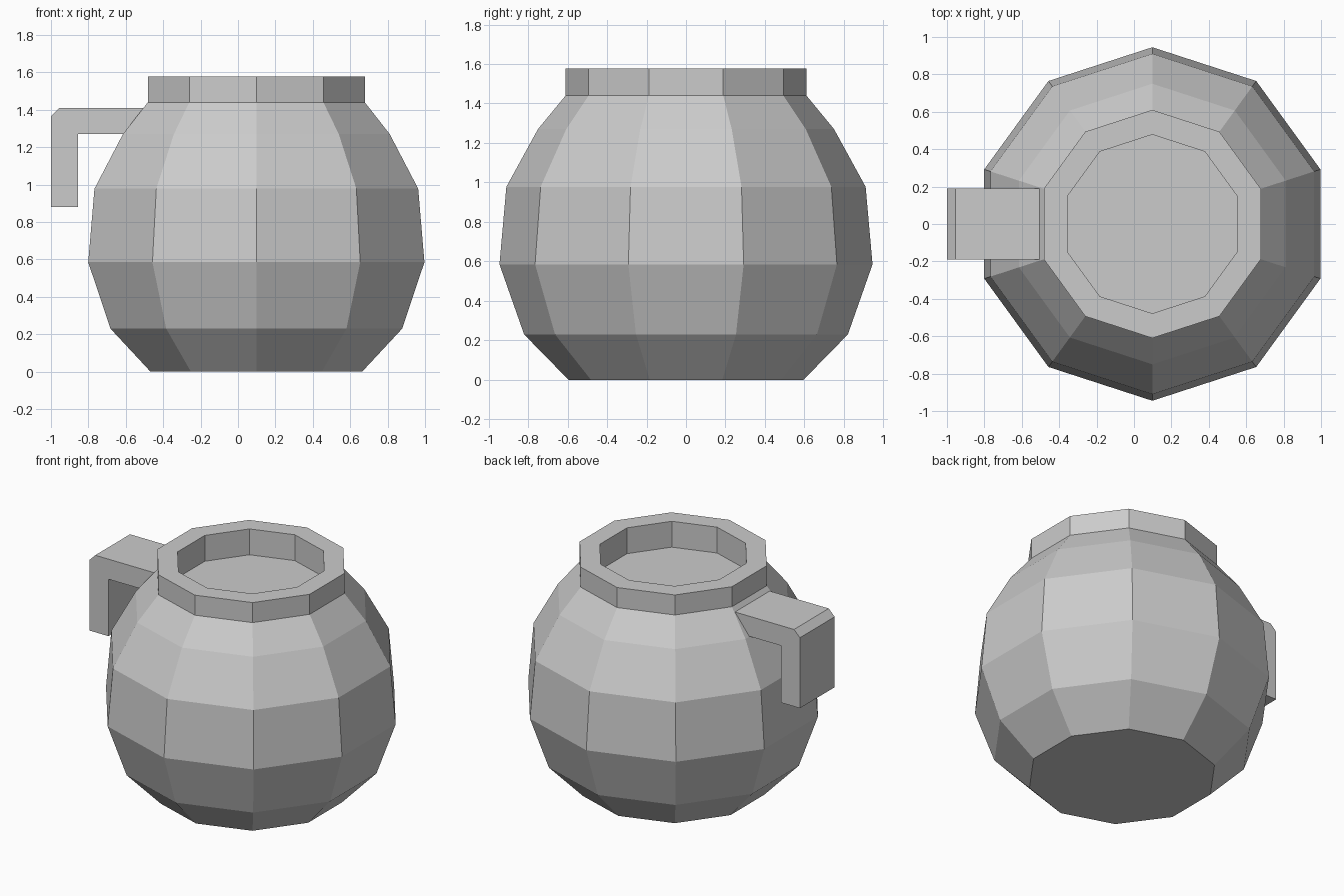
import bpy, bmesh
from math import cos, sin, pi

if "Cube" in bpy.data.objects:
    bpy.data.objects.remove(bpy.data.objects["Cube"])

CX, SIDES = 0.098, 10


def finish(bm, name):
    bmesh.ops.recalc_face_normals(bm, faces=bm.faces)
    me = bpy.data.meshes.new(name)
    bm.to_mesh(me)
    bm.free()
    ob = bpy.data.objects.new(name, me)
    bpy.context.collection.objects.link(ob)
    return ob


# Ten-sided pot: outer wall, neck, rim and recessed top in one (radius, z) profile
profile = [(0.595, 0), (0.82, 0.23), (0.945, 0.585), (0.91, 0.978),
           (0.75, 1.27), (0.61, 1.44), (0.61, 1.578),
           (0.478, 1.578), (0.478, 1.40)]
bm = bmesh.new()
rings = []
for r, z in profile:
    angles = [pi / 2 + 2 * pi * i / SIDES for i in range(SIDES)]
    rings.append([bm.verts.new((CX + r * cos(a), r * sin(a), z)) for a in angles])
for low, high in zip(rings, rings[1:]):
    for i in range(SIDES):
        j = (i + 1) % SIDES
        bm.faces.new((low[i], low[j], high[j], high[i]))
bm.faces.new(rings[0])
bm.faces.new(rings[-1])
finish(bm, "pot")

# Hooked handle: side outline extruded along y, meeting the sloped shoulder
outline = [(-1, 0.88), (-0.855, 0.88), (-0.855, 1.272), (-0.613, 1.272),
           (-0.505, 1.41), (-0.955, 1.41), (-1, 1.365)]
bm = bmesh.new()
side = bm.faces.new([bm.verts.new((x, -0.189, z)) for x, z in outline])
ext = bmesh.ops.extrude_face_region(bm, geom=[side], use_keep_orig=True)
moved = [v for v in ext["geom"] if isinstance(v, bmesh.types.BMVert)]
bmesh.ops.translate(bm, verts=moved, vec=(0, 0.378, 0))
finish(bm, "handle")
